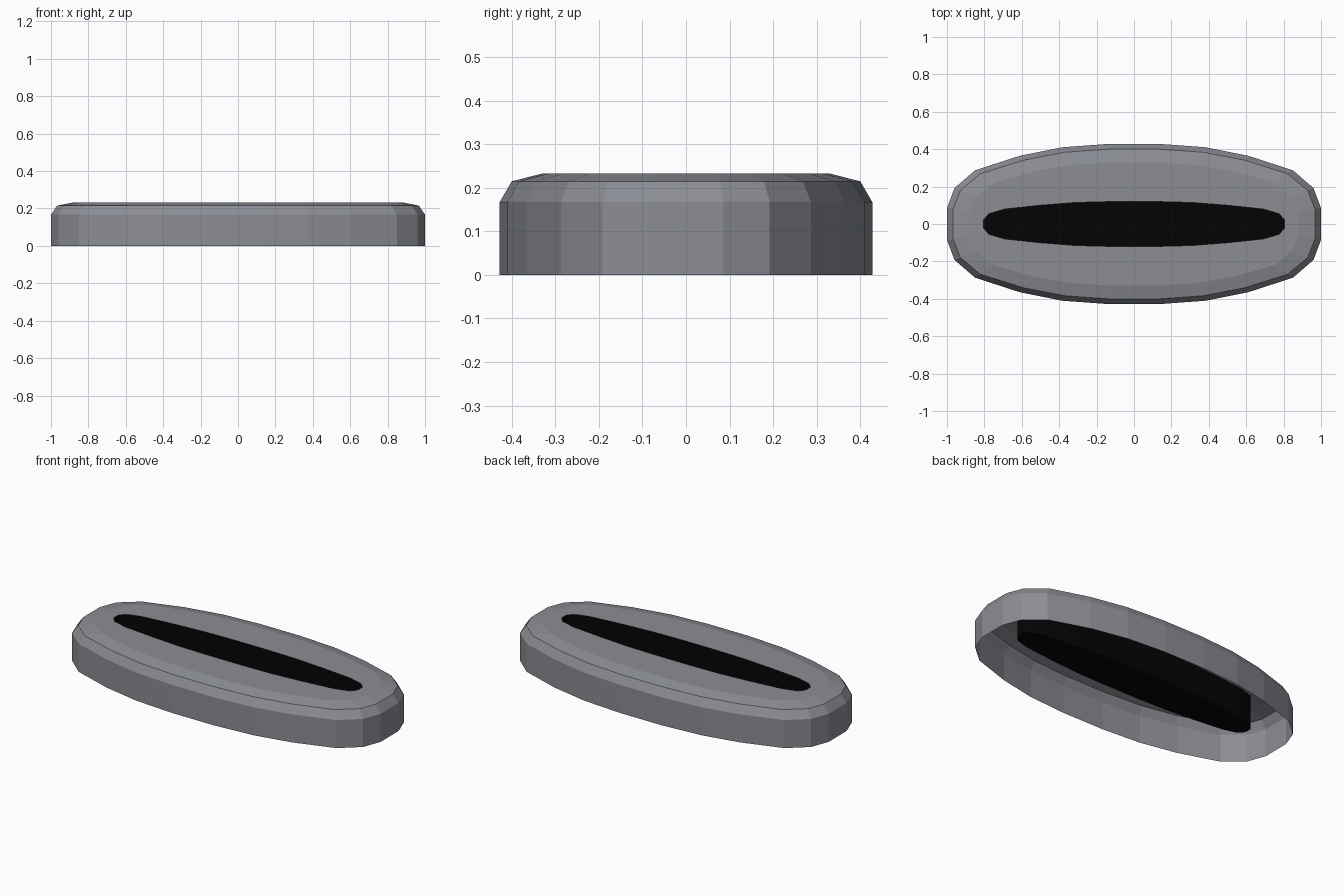
import bpy, bmesh

if "Cube" in bpy.data.objects:
    bpy.data.objects.remove(bpy.data.objects["Cube"])

# One quadrant of the 24-sided oval, from the +x end round to the +y side
OUTER = [(1.0, .085), (.96, .192), (.85, .287), (.61, .365), (.385, .41), (.14, .428)]
SLOT = [(.805, .022), (.775, .055), (.69, .08), (.5, .1), (.31, .115), (.115, .12)]


def oval(quadrant):
    """Mirror a quadrant into a full closed outline."""
    half = quadrant + [(-x, y) for x, y in reversed(quadrant)]
    return half + [(-x, -y) for x, y in half]


def scaled(quadrant, sx, sy):
    return [(x * sx, y * sy) for x, y in quadrant]


def loft(name, sections, color, cap_first=False):
    """Join stacked ovals with quads; optionally close the first one."""
    bm = bmesh.new()
    rings = [[bm.verts.new((x, y, z)) for x, y in oval(q)] for q, z in sections]
    for a, b in zip(rings, rings[1:]):
        n = len(a)
        for i in range(n):
            j = (i + 1) % n
            bm.faces.new((a[i], a[j], b[j], b[i]))
    if cap_first:
        # walls face inwards and the floor faces up
        bmesh.ops.reverse_faces(bm, faces=bm.faces[:])
        bm.faces.new(rings[0])
    mesh = bpy.data.meshes.new(name)
    bm.to_mesh(mesh)
    bm.free()
    obj = bpy.data.objects.new(name, mesh)
    bpy.context.collection.objects.link(obj)
    mat = bpy.data.materials.new(name + "_paint")
    mat.diffuse_color = color
    mat.use_nodes = True
    mat.node_tree.nodes["Principled BSDF"].inputs["Base Color"].default_value = mat.diffuse_color
    mesh.materials.append(mat)
    return obj


# Open-bottomed slate grey shell: wall, two-step bevel, flat top up to the slot
loft("oval_shell", [
    (OUTER, 0),
    (OUTER, .167),
    (scaled(OUTER, .967, .935), .215),
    (scaled(OUTER, .88, .77), .233),
    (SLOT, .233),
], (.26, .27, .30, 1))

# Black recessed slot hanging inside the shell
loft("slot_recess", [(SLOT, .05), (SLOT, .233)], (.0012, .0012, .0012, 1),
     cap_first=True)
